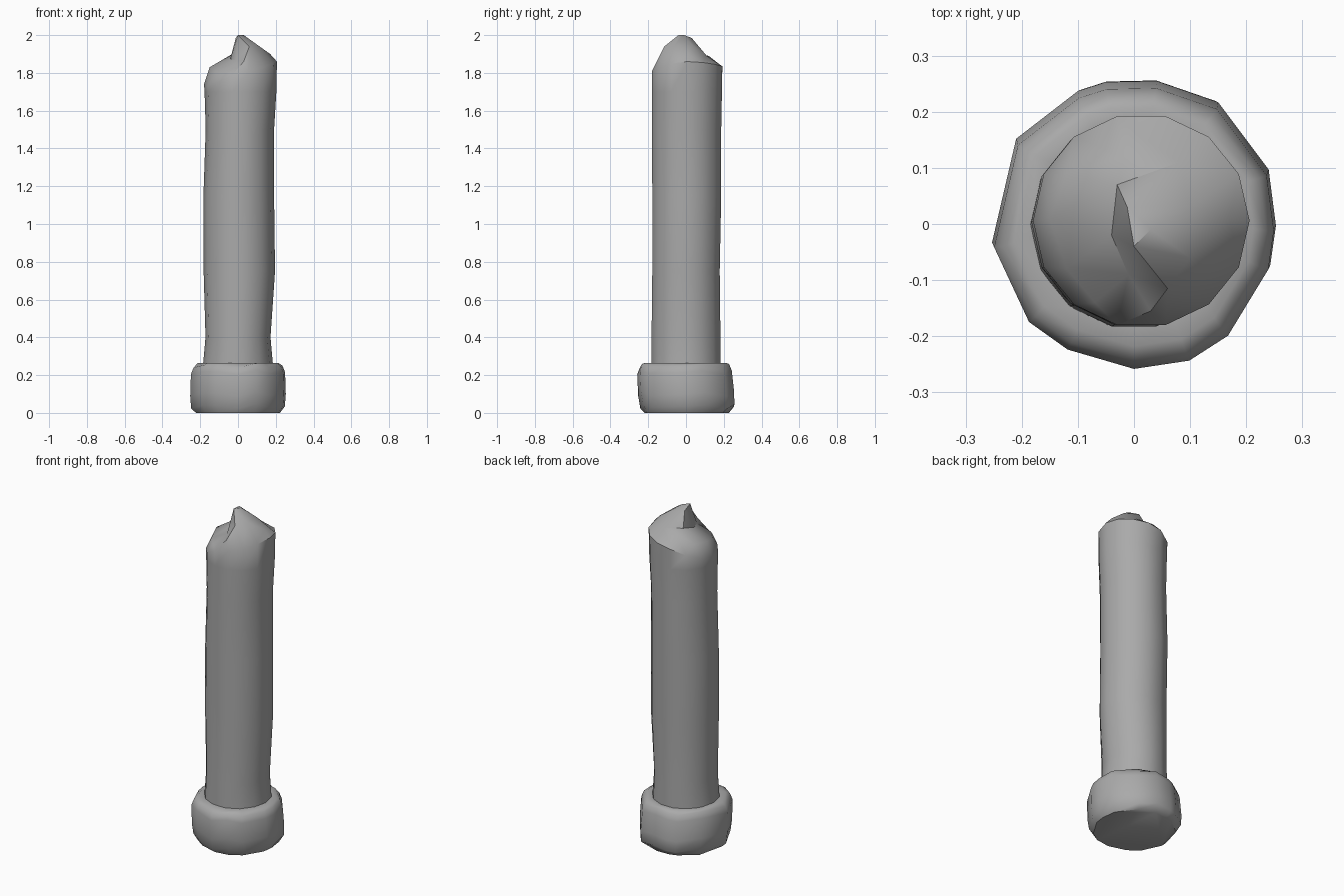
import bpy
import bmesh
from math import cos, sin, pi, radians
from mathutils import Vector
from mathutils.geometry import delaunay_2d_cdt

cube = bpy.data.objects.get("Cube")
if cube:
    bpy.data.objects.remove(cube)

stone = bpy.data.materials.new("grey_stone")
stone.use_nodes = True
stone.diffuse_color = (0.4, 0.4, 0.4, 1)
stone.node_tree.nodes["Principled BSDF"].inputs["Base Color"].default_value = stone.diffuse_color


def bridge(bm, lower, upper):
    """Join two rings of equal length with quads."""
    n = len(lower)
    for i in range(n):
        j = (i + 1) % n
        bm.faces.new((lower[i], lower[j], upper[j], upper[i]))


def finish(bm, name, angle):
    bmesh.ops.recalc_face_normals(bm, faces=bm.faces)
    mesh = bpy.data.meshes.new(name)
    bm.to_mesh(mesh)
    bm.free()
    mesh.materials.append(stone)
    ob = bpy.data.objects.new(name, mesh)
    bpy.context.collection.objects.link(ob)
    bpy.ops.object.select_all(action="DESELECT")
    ob.select_set(True)
    bpy.context.view_layer.objects.active = ob
    bpy.ops.object.shade_smooth_by_angle(angle=radians(angle))
    return ob


# Base: worn, uneven block with a slight lean
outline = [(.253, 0), (.24, .1), (.15, .22), (.04, .258), (-.05, .256), (-.1, .24),
           (-.21, .155), (-.253, -.03), (-.19, -.165), (-.12, -.215), (0, -.25),
           (.1, -.235), (.17, -.19), (.243, -.07)]
# height, scale, y shift
base_rings = [(0, .88, 0), (.035, .98, .003), (.1, 1, -.003), (.215, .985, -.012),
              (.25, .93, -.012), (.265, .84, -.008), (.262, .7, 0)]
bm = bmesh.new()
rings = []
for k, (z, s, dy) in enumerate(base_rings):
    ring = []
    for i, (x, y) in enumerate(outline):
        chip = .012 * sin(i * 2.4) if 0 < k < 5 else 0
        ring.append(bm.verts.new((x * s, y * s + dy, z + chip)))
    rings.append(ring)
for a, b in zip(rings, rings[1:]):
    bridge(bm, a, b)
bm.faces.new(rings[0])
bm.faces.new(rings[-1])
finish(bm, "base", 50)

# Shaft: slightly bent round column
SIDES = 14
# height, centre x, radius x, centre y, radius y
shaft_rings = [(.2, 0, .19, 0, .187), (.4, 0, .172, 0, .187), (.75, .007, .189, 0, .183),
               (1.15, .004, .187, .004, .187), (1.5, .01, .181, .003, .188),
               (1.7, .013, .19, .005, .19)]
rim_heights = [1.86, 1.855, 1.845, 1.835, 1.82, 1.79, 1.76, 1.74, 1.73, 1.75,
               1.79, 1.81, 1.83, 1.85]
bm = bmesh.new()
rings = []
for z, cx, rx, cy, ry in shaft_rings + [(None, .013, .193, .006, .191)]:
    ring = []
    for i in range(SIDES):
        t = 2 * pi * i / SIDES
        h = rim_heights[i] if z is None else z
        ring.append(bm.verts.new((cx + rx * cos(t), cy + ry * sin(t), h)))
    rings.append(ring)
for a, b in zip(rings, rings[1:]):
    bridge(bm, a, b)
bm.faces.new(rings[0])

# Broken top: ridge, foot of the break, low ledge and high shoulder
break_points = [
    (0, .165, 1.855), (-.018, .12, 1.89), (-.012, .03, 1.985), (0, -.04, 2.0), (.06, -.115, 1.94),
    (-.03, .07, 1.9), (-.04, -.02, 1.875), (-.01, -.09, 1.865), (.03, -.155, 1.86),
    (-.15, .01, 1.83), (-.12, .09, 1.835), (-.12, -.08, 1.81), (-.07, -.14, 1.81),
    (.03, -.01, 2.0), (.1, .03, 1.95), (.1, -.06, 1.95), (.17, .01, 1.9), (.08, .11, 1.89)]
cap = list(rings[-1]) + [bm.verts.new(p) for p in break_points]
border = [(i, (i + 1) % SIDES) for i in range(SIDES)]
result = delaunay_2d_cdt([v.co.to_2d() for v in cap], border, [], 1, 1e-5)
for tri in result[2]:
    bm.faces.new([cap[result[3][i][0]] for i in tri])
finish(bm, "broken_shaft", 40)
